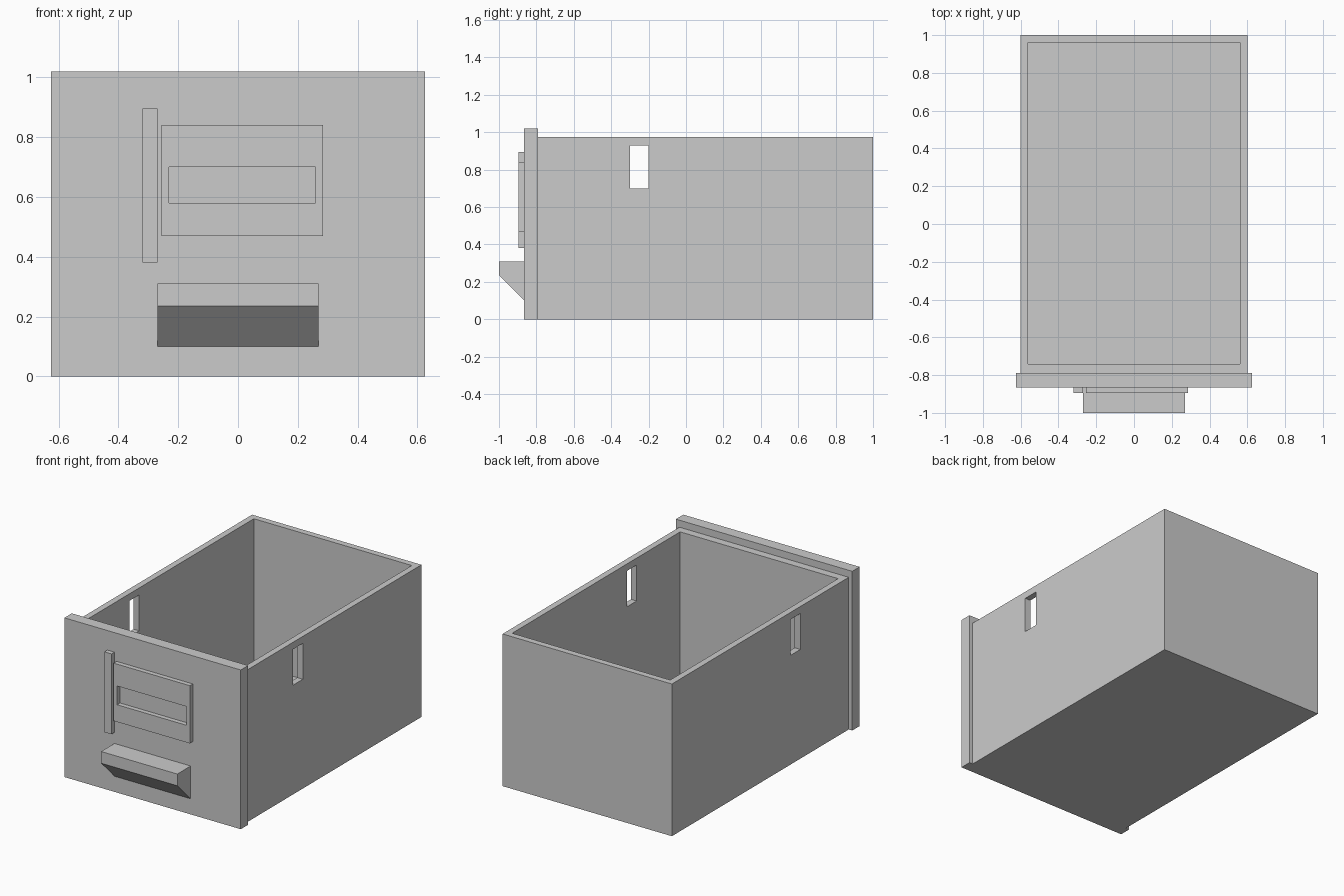
import bpy, bmesh

cube = bpy.data.objects.get("Cube")
if cube:
    bpy.data.objects.remove(cube, do_unlink=True)

grey = bpy.data.materials.new("light_grey")
grey.use_nodes = True
grey.diffuse_color = (0.6, 0.6, 0.6, 1)
grey.node_tree.nodes["Principled BSDF"].inputs["Base Color"].default_value = grey.diffuse_color


def prism(name, profile, x0, x1):
    """Extrude a (y, z) profile along x."""
    bm = bmesh.new()
    face = bm.faces.new([bm.verts.new((x0, y, z)) for y, z in profile])
    extruded = bmesh.ops.extrude_face_region(bm, geom=[face])["geom"]
    for v in extruded:
        if isinstance(v, bmesh.types.BMVert):
            v.co.x = x1
    bmesh.ops.recalc_face_normals(bm, faces=bm.faces)
    mesh = bpy.data.meshes.new(name)
    bm.to_mesh(mesh)
    bm.free()
    mesh.materials.append(grey)
    obj = bpy.data.objects.new(name, mesh)
    bpy.context.collection.objects.link(obj)
    return obj


def box(name, x, y, z):
    profile = [(y[0], z[0]), (y[1], z[0]), (y[1], z[1]), (y[0], z[1])]
    return prism(name, profile, *x)


def cut(obj, cutter):
    """Subtract the cutter, bake the result and drop the cutter."""
    mod = obj.modifiers.new("cut", "BOOLEAN")
    mod.operation = "DIFFERENCE"
    mod.solver = "EXACT"
    mod.object = cutter
    cutter.hide_render = True
    graph = bpy.context.evaluated_depsgraph_get()
    mesh = bpy.data.meshes.new_from_object(obj.evaluated_get(graph))
    obj.modifiers.clear()
    obj.data = mesh
    bpy.data.objects.remove(cutter, do_unlink=True)


# Open tray with a slot through both side walls
tray = box("drawer_tray", (-0.6, 0.6), (-0.79, 1.0), (0, 0.975))
cut(tray, box("cavity_cutter", (-0.56, 0.56), (-0.74, 0.96), (0.04, 1.2)))
cut(tray, box("slot_cutter", (-0.8, 0.8), (-0.3, -0.2), (0.70, 0.93)))

# Front panel, slightly wider and taller than the tray
box("front_panel", (-0.625, 0.625), (-0.865, -0.79), (0, 1.02))

# Label holder with a window, and the upright strip beside it
holder = box("label_holder", (-0.255, 0.285), (-0.895, -0.865), (0.47, 0.84))
cut(holder, box("window_cutter", (-0.23, 0.26), (-0.95, -0.8), (0.58, 0.70)))
box("label_strip", (-0.32, -0.27), (-0.895, -0.865), (0.38, 0.895))

# Wedge pull handle
prism("pull_handle", [(-0.865, 0.10), (-0.865, 0.31), (-1.0, 0.31), (-1.0, 0.235)],
      -0.27, 0.27)
